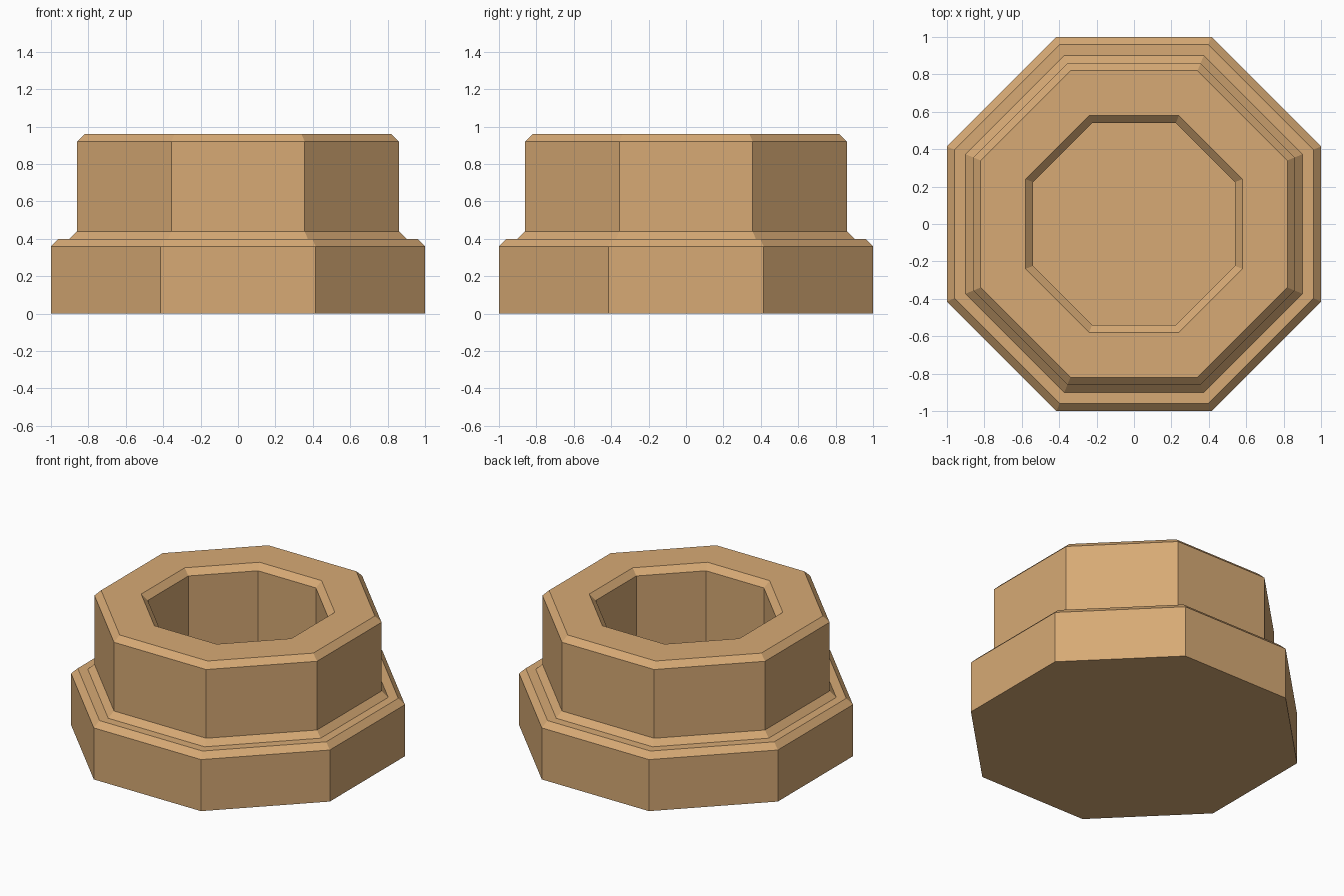
import bpy, bmesh, math

cube = bpy.data.objects.get("Cube")
if cube:
    bpy.data.objects.remove(cube, do_unlink=True)

SIDES = 8
FLAT_TO_CORNER = 1 / math.cos(math.pi / SIDES)

# Single tan colour
tan = bpy.data.materials.new("tan_clay")
tan.use_nodes = True
colour = (0.68, 0.402, 0.178, 1)
tan.diffuse_color = colour
tan.node_tree.nodes["Principled BSDF"].inputs["Base Color"].default_value = colour


def add_ring(bm, apothem, z):
    radius = apothem * FLAT_TO_CORNER
    angles = [(i + 0.5) * 2 * math.pi / SIDES for i in range(SIDES)]
    return [bm.verts.new((radius * math.cos(a), radius * math.sin(a), z)) for a in angles]


def octagonal_lathe(name, profile):
    """Sweep a (flat radius, height) profile round an octagon and cap both ends."""
    bm = bmesh.new()
    rings = [add_ring(bm, r, z) for r, z in profile]
    for low, high in zip(rings, rings[1:]):
        for i in range(SIDES):
            j = (i + 1) % SIDES
            bm.faces.new((low[i], low[j], high[j], high[i]))
    bm.faces.new(rings[0][::-1])
    bm.faces.new(rings[-1])
    bmesh.ops.recalc_face_normals(bm, faces=bm.faces)
    mesh = bpy.data.meshes.new(name)
    bm.to_mesh(mesh)
    bm.free()
    mesh.materials.append(tan)
    obj = bpy.data.objects.new(name, mesh)
    bpy.context.collection.objects.link(obj)
    return obj


base = [(1, 0), (1, 0.36), (0.96, 0.4)]          # wide foot, chamfered
collar = [(0.9, 0.4), (0.86, 0.44), (0.86, 0.92)]  # sloped join and upper wall
rim = [(0.82, 0.96), (0.58, 0.96), (0.54, 0.92)]   # flat rim, chamfered both ways
well = [(0.54, 0.02)]                              # inner wall down to the floor

octagonal_lathe("stepped_octagonal_pot", base + collar + rim + well)
